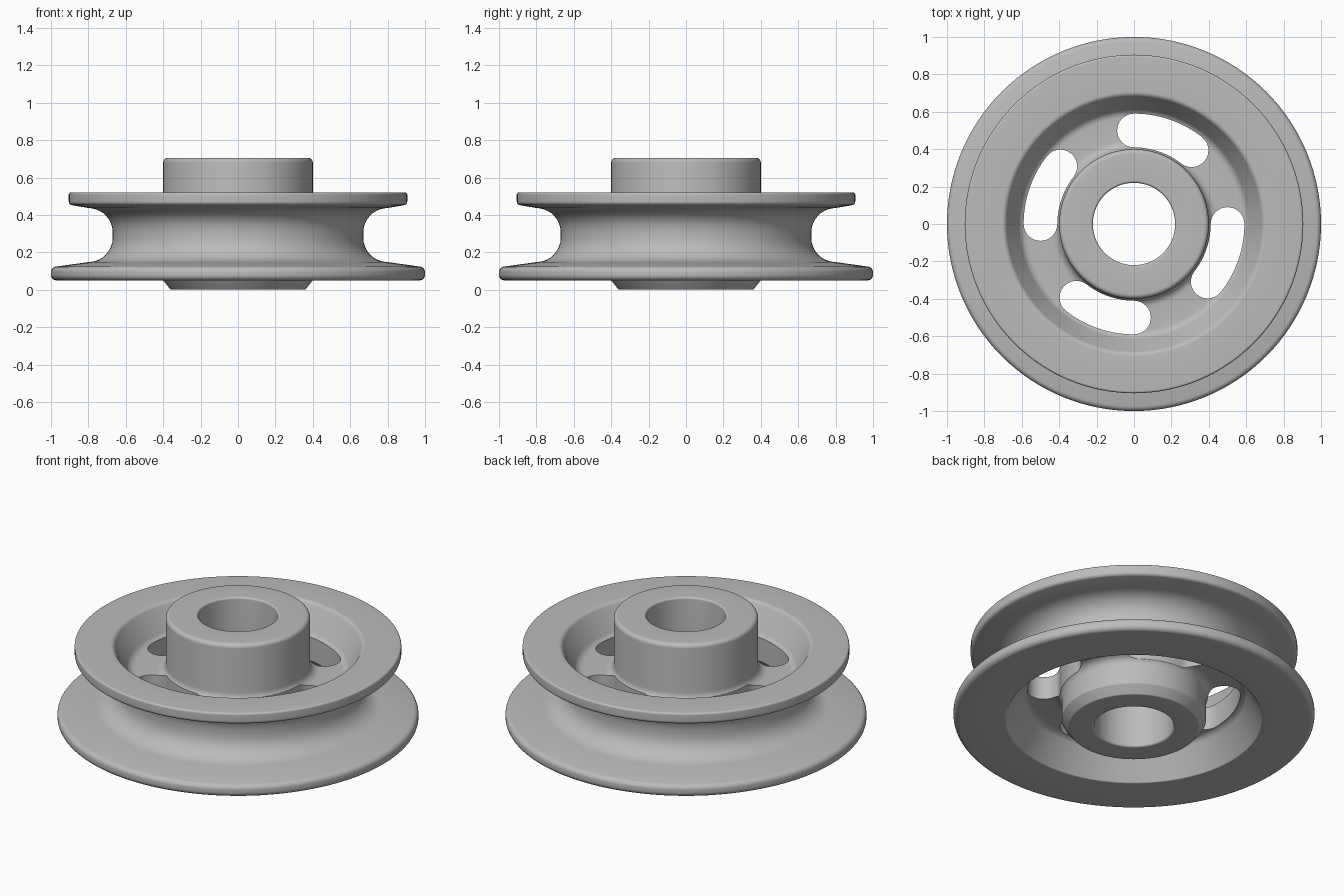
import bpy, bmesh, math
from mathutils import Vector

if "Cube" in bpy.data.objects:
    bpy.data.objects.remove(bpy.data.objects["Cube"], do_unlink=True)

steel = bpy.data.materials.new("plain grey metal")
steel.use_nodes = True
GREY = (0.5, 0.5, 0.5, 1)
steel.diffuse_color = GREY
steel.node_tree.nodes["Principled BSDF"].inputs["Base Color"].default_value = GREY


def make_object(name, bm):
    bmesh.ops.recalc_face_normals(bm, faces=bm.faces)
    mesh = bpy.data.meshes.new(name)
    bm.to_mesh(mesh)
    bm.free()
    mesh.materials.append(steel)
    obj = bpy.data.objects.new(name, mesh)
    bpy.context.collection.objects.link(obj)
    return obj


def rounded(corners, steps=8):
    """Closed profile of (radius, height, fillet) corners with the fillets drawn as arcs."""
    out = []
    for i, (x, z, fillet) in enumerate(corners):
        p = Vector((x, z))
        if not fillet:
            out.append(p)
            continue
        a = (Vector(corners[i - 1][:2]) - p).normalized()
        b = (Vector(corners[(i + 1) % len(corners)][:2]) - p).normalized()
        half = a.angle(b) / 2
        centre = p + (a + b).normalized() * fillet / math.sin(half)
        start = p + a * fillet / math.tan(half) - centre
        end = p + b * fillet / math.tan(half) - centre
        sweep = start.angle(end)
        for k in range(steps + 1):
            t = k / steps
            out.append(centre + (start * math.sin((1 - t) * sweep)
                                 + end * math.sin(t * sweep)) / math.sin(sweep))
    return out


def lathe(name, profile, segments=128):
    bm = bmesh.new()
    rings = []
    for i in range(segments):
        a = math.tau * i / segments
        rings.append([bm.verts.new((p.x * math.cos(a), p.x * math.sin(a), p.y)) for p in profile])
    n = len(profile)
    for i in range(segments):
        r, s = rings[i], rings[(i + 1) % segments]
        for j in range(n):
            k = (j + 1) % n
            bm.faces.new((r[j], s[j], s[k], r[k]))
    return make_object(name, bm)


def slot_cutter(name, start, sweep, radius=0.5, half=0.09, steps=16):
    """Upright prism shaped like a curved slot with round ends."""
    outline = []
    for k in range(steps + 1):
        a = start + sweep * k / steps
        outline.append(Vector((math.cos(a), math.sin(a), 0)) * (radius + half))
    for end, sign, turn in ((start + sweep, 1, 0), (start, -1, math.pi)):
        centre = Vector((math.cos(end), math.sin(end), 0)) * radius
        for k in range(1, steps):
            a = end + turn + math.pi * k / steps
            outline.append(centre + Vector((math.cos(a), math.sin(a), 0)) * half)
        if sign == 1:
            for k in range(steps + 1):
                a = start + sweep * (1 - k / steps)
                outline.append(Vector((math.cos(a), math.sin(a), 0)) * (radius - half))
    bm = bmesh.new()
    face = bm.faces.new([bm.verts.new(p + Vector((0, 0, 0.1))) for p in outline])
    top = bmesh.ops.extrude_face_region(bm, geom=[face])["geom"]
    bmesh.ops.translate(bm, vec=(0, 0, 0.38),
                        verts=[v for v in top if isinstance(v, bmesh.types.BMVert)])
    return make_object(name, bm)


# Wheel cross-section: bore, hub, upper dish, flanges with rope groove, lower dish
section = [
    (0.22, 0, 0.012), (0.22, 0.705, 0.012),
    (0.40, 0.705, 0.025), (0.40, 0.36, 0.05),
    (0.60, 0.36, 0.05), (0.69, 0.52, 0.03),
    (0.905, 0.52, 0.012), (0.905, 0.455, 0.02),
    (0.80, 0.437, 0), (0.67, 0.425, 0.13),
    (0.67, 0.155, 0.13), (0.80, 0.148, 0),
    (1.0, 0.12, 0.03), (1.0, 0.05, 0.03),
    (0.71, 0.05, 0.01), (0.61, 0.22, 0.05),
    (0.40, 0.22, 0.05), (0.40, 0.05, 0.012), (0.36, 0, 0.01),
]
wheel = lathe("pulley_wheel", rounded(section))

# Four curved slots through the web
for i in range(4):
    cutter = slot_cutter(f"slot_cutter_{i + 1}", math.radians(90 * i - 38), math.radians(38))
    cutter.hide_render = True
    cutter.hide_set(True)
    cut = wheel.modifiers.new(f"slot_{i + 1}", "BOOLEAN")
    cut.operation = "DIFFERENCE"
    cut.solver = "EXACT"
    cut.object = cutter

# Apply the cuts, then shade smooth with crisp edges
bpy.context.view_layer.objects.active = wheel
wheel.select_set(True)
for modifier in list(wheel.modifiers):
    bpy.ops.object.modifier_apply(modifier=modifier.name)
bpy.ops.object.shade_smooth_by_angle(angle=math.radians(30))
